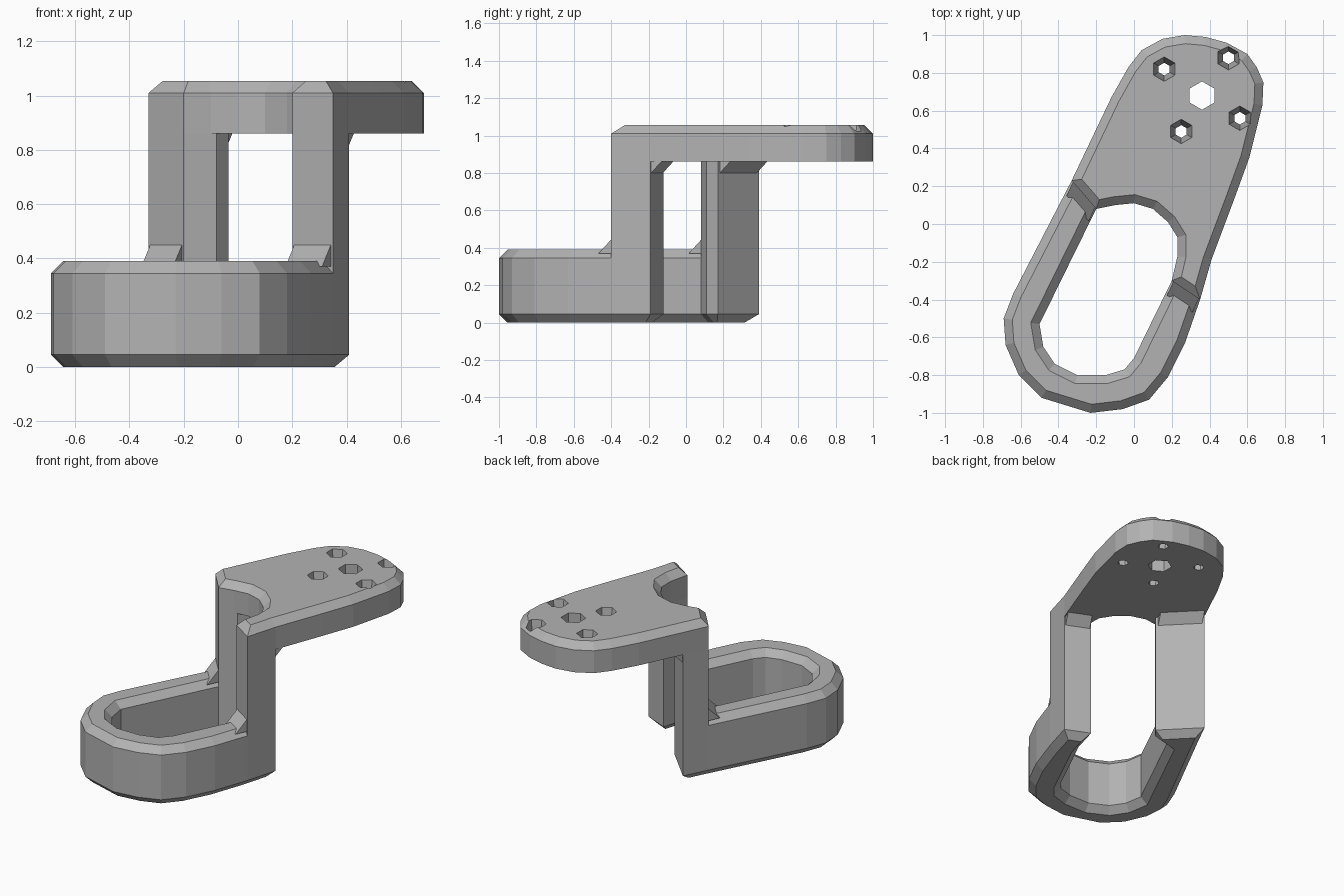
import bpy, bmesh, math
from mathutils import Vector

if "Cube" in bpy.data.objects:
    bpy.data.objects.remove(bpy.data.objects["Cube"])

grey = bpy.data.materials.new("plain grey")
grey.use_nodes = True
grey.diffuse_color = (0.45, 0.45, 0.45, 1)
grey.node_tree.nodes["Principled BSDF"].inputs["Base Color"].default_value = grey.diffuse_color

AXIS = Vector((0.41, 0.91))  # long direction of the bracket


def finish(name, bm):
    bmesh.ops.recalc_face_normals(bm, faces=bm.faces)
    mesh = bpy.data.meshes.new(name)
    bm.to_mesh(mesh)
    bm.free()
    mesh.materials.append(grey)
    ob = bpy.data.objects.new(name, mesh)
    bpy.context.collection.objects.link(ob)
    return ob


def prism(name, outline, z0, z1, chamfer_at=(), size=0.045):
    """Extrude an outline upward and chamfer the rims at the given heights."""
    bm = bmesh.new()
    face = bm.faces.new([bm.verts.new((x, y, z0)) for x, y in outline])
    ext = bmesh.ops.extrude_face_region(bm, geom=[face])
    for v in ext["geom"]:
        if isinstance(v, bmesh.types.BMVert):
            v.co.z = z1
    bmesh.ops.recalc_face_normals(bm, faces=bm.faces)
    rims = [e for e in bm.edges
            if any(all(abs(v.co.z - z) < 1e-4 for v in e.verts) for z in chamfer_at)]
    if rims:
        bmesh.ops.bevel(bm, geom=rims, offset=size, segments=1, affect="EDGES",
                        clamp_overlap=True)
    return finish(name, bm)


def gusset(name, a, b, z_post, z_flat, reach):
    """Small sloped wedge where a post meets a flat part."""
    bm = bmesh.new()
    mid = (Vector(a) + Vector(b)) / 2
    for p in (a, b):
        p = mid + (Vector(p) - mid) * 0.9
        for q, z in ((p, z_post), (p, z_flat), (p + AXIS * reach, z_flat),
                     (p - AXIS * reach * 0.3, z_flat)):
            bm.verts.new((q.x, q.y, z))
    bmesh.ops.convex_hull(bm, input=bm.verts)
    return finish(name, bm)


# Post footprints: front outer corner round to back outer corner
left_foot = [(-0.33, 0.23), (-0.20, 0.08), (-0.08, 0.11), (-0.035, 0.17), (-0.25, 0.39)]
right_foot = [(0.20, -0.30), (0.35, -0.40), (0.41, -0.19), (0.25, -0.12)]

# Open loop at the bottom, joining both posts round the front
loop_outer = [(-0.64, -0.37), (-0.69, -0.50), (-0.68, -0.64), (-0.61, -0.80),
              (-0.49, -0.92), (-0.23, -1.0), (-0.06, -0.98), (0.08, -0.93),
              (0.18, -0.81), (0.27, -0.63)]
loop_inner = [(0.0, -0.71), (-0.05, -0.77), (-0.15, -0.80), (-0.30, -0.80),
              (-0.42, -0.74), (-0.48, -0.65), (-0.50, -0.53)]
loop = (left_foot[3:] + left_foot[:1] + loop_outer + right_foot[1:]
        + right_foot[:1] + loop_inner + left_foot[1:3])
prism("lower_loop", loop, 0.0, 0.39, (0.0, 0.39))

# Upright posts
prism("left_post", left_foot, 0.06, 0.985)
prism("right_post", right_foot, 0.06, 0.985)

# Wedges at the foot and the head of each post
gusset("left_foot_wedge", left_foot[0], left_foot[1], 0.45, 0.37, -0.08)
gusset("right_foot_wedge", right_foot[0], right_foot[1], 0.45, 0.37, -0.08)
gusset("left_head_wedge", left_foot[3], left_foot[4], 0.80, 0.87, 0.07)
gusset("right_head_wedge", right_foot[2], right_foot[3], 0.80, 0.87, 0.07)

# Top plate with a curved notch between the posts
plate_notch = [(-0.33, 0.23), (-0.20, 0.08), (-0.10, 0.10), (0.0, 0.11), (0.10, 0.08),
               (0.18, 0.01), (0.23, -0.07), (0.23, -0.17)]
plate_edge = [(0.53, 0.13), (0.61, 0.35), (0.68, 0.63), (0.685, 0.75), (0.65, 0.83),
              (0.60, 0.90), (0.49, 0.96), (0.38, 0.99), (0.27, 1.0), (0.15, 0.98),
              (0.04, 0.92), (-0.03, 0.83), (-0.12, 0.67)]
plate = prism("top_plate", plate_notch + right_foot[:3] + plate_edge, 0.86, 1.055, (1.055,))

# Holes: one straight in the middle, four tapering downward
holes = [(0.36, 0.68, 0.075, 0.075), (0.16, 0.82, 0.068, 0.03), (0.50, 0.88, 0.068, 0.03),
         (0.25, 0.49, 0.068, 0.03), (0.56, 0.56, 0.068, 0.03)]
bm = bmesh.new()
for x, y, top, bottom in holes:
    made = bmesh.ops.create_cone(bm, cap_ends=True, segments=6, radius1=bottom,
                                 radius2=top, depth=0.24)
    bmesh.ops.translate(bm, verts=made["verts"], vec=(x, y, 0.958))
cutter = finish("hole_cutter", bm)
cutter.hide_render = True
cutter.hide_viewport = True
cut = plate.modifiers.new("holes", "BOOLEAN")
cut.operation = "DIFFERENCE"
cut.solver = "EXACT"
cut.object = cutter
